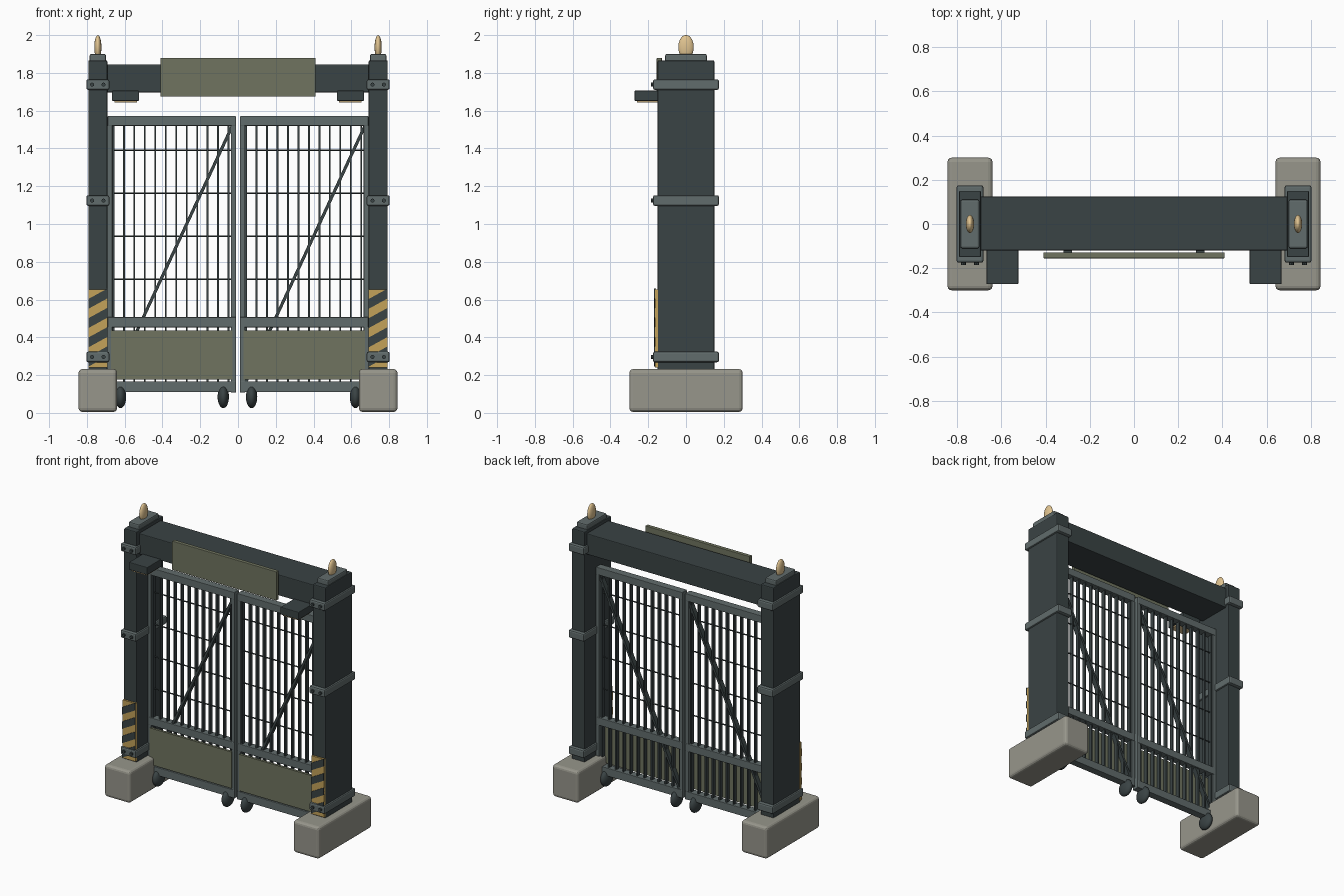
import bpy, math

if "Cube" in bpy.data.objects:
    bpy.data.objects.remove(bpy.data.objects["Cube"])


def material(name, r, g, b):
    m = bpy.data.materials.new(name)
    m.diffuse_color = (r, g, b, 1)
    m.use_nodes = True
    m.node_tree.nodes["Principled BSDF"].inputs["Base Color"].default_value = m.diffuse_color
    return m


DARK = material("dark_steel", 0.042, 0.056, 0.058)
STEEL = material("grey_steel", 0.12, 0.15, 0.15)
OLIVE = material("olive_panel", 0.16, 0.175, 0.115)
YELLOW = material("hazard_yellow", 0.55, 0.36, 0.10)
AMBER = material("amber_lamp", 0.75, 0.55, 0.28)
CONCRETE = material("concrete", 0.31, 0.305, 0.26)


def finish(o, name, mat, bevel=0, segments=2, smooth=True):
    o.name = name
    o.data.materials.append(mat)
    if bevel:
        mod = o.modifiers.new("bevel", "BEVEL")
        mod.width, mod.segments = bevel, segments
    if smooth:
        bpy.ops.object.shade_smooth_by_angle(angle=math.radians(35))
    return o


def box(name, mat, x, y, z, bevel=0, segments=2):
    """Box from (min, max) pairs on each axis."""
    bpy.ops.mesh.primitive_cube_add(size=1, location=[sum(p) / 2 for p in (x, y, z)])
    o = bpy.context.object
    o.scale = [p[1] - p[0] for p in (x, y, z)]
    bpy.ops.object.transform_apply(location=False, rotation=False, scale=True)
    return finish(o, name, mat, bevel, segments, False)


def ellipsoid(name, mat, loc, radii):
    bpy.ops.mesh.primitive_uv_sphere_add(segments=24, ring_count=14, radius=1, location=loc)
    o = bpy.context.object
    o.scale = radii
    bpy.ops.object.transform_apply(location=False, rotation=False, scale=True)
    return finish(o, name, mat)


def rod(name, mat, loc, r, length, rot, sides=10):
    bpy.ops.mesh.primitive_cylinder_add(vertices=sides, radius=r, depth=length,
                                        location=loc, rotation=rot)
    return finish(bpy.context.object, name, mat)


def prism(name, mat, outline, y0, y1):
    """Extrude an x-z outline from y0 to y1."""
    n = len(outline)
    verts = [(x, y, z) for y in (y0, y1) for x, z in outline]
    faces = [list(range(n)), list(range(2 * n - 1, n - 1, -1))]
    faces += [[i, i + n, (i + 1) % n + n, (i + 1) % n] for i in range(n)]
    me = bpy.data.meshes.new(name)
    me.from_pydata(verts, [], faces)
    o = bpy.data.objects.new(name, me)
    bpy.context.collection.objects.link(o)
    me.materials.append(mat)
    return o


# Posts with footings, collars, caps, hazard plates and lamps
for side, s in (("left", -1), ("right", 1)):
    c = 0.742 * s
    box(f"{side}_footing", CONCRETE, (c - 0.102, c + 0.102), (-0.3, 0.3), (0.005, 0.232), 0.02, 3)
    box(f"{side}_post", DARK, (c - 0.05, c + 0.05), (-0.15, 0.15), (0.2, 1.866), 0.006)
    box(f"{side}_post_cap", STEEL, (c - 0.043, c + 0.043), (-0.11, 0.11), (1.855, 1.9), 0.008)
    ellipsoid(f"{side}_beacon", AMBER, (c, 0, 1.936), (0.019, 0.041, 0.064))
    for i, z in enumerate((0.296, 1.124, 1.738)):
        box(f"{side}_collar_{i}", STEEL, (c - 0.061, c + 0.061), (-0.175, 0.175),
            (z - 0.028, z + 0.028), 0.01)
        for dx in (-0.03, 0.03):
            rod(f"{side}_bolt_{i}", DARK, (c + dx, -0.178, z), 0.011, 0.016,
                (math.pi / 2, 0, 0), 8)
    # hazard plate and slanted stripes clipped to its height
    x0, x1 = c - 0.05, c + 0.05
    box(f"{side}_hazard_plate", YELLOW, (x0, x1), (-0.163, -0.148), (0.24, 0.653))
    for i in range(4):
        z = 0.245 + 0.102 * i
        prism(f"{side}_hazard_stripe_{i}", DARK,
              [(x0, z), (x1, z + 0.055), (x1, z + 0.107), (x0, z + 0.052)], -0.169, -0.16)
    # downlight under the beam
    l = 0.595 * s
    box(f"{side}_lamp", DARK, (l - 0.072, l + 0.072), (-0.272, -0.11), (1.652, 1.706), 0.004)
    box(f"{side}_lamp_lens", AMBER, (l - 0.06, l + 0.06), (-0.26, -0.13), (1.642, 1.656))

# Crossbeam and blank sign
box("crossbeam", DARK, (-0.7, 0.7), (-0.12, 0.124), (1.697, 1.845), 0.005)
box("sign_board", OLIVE, (-0.41, 0.41), (-0.155, -0.128), (1.675, 1.88), 0.003)
for x in (-0.3, 0.3):
    box("sign_bracket", DARK, (x - 0.02, x + 0.02), (-0.13, -0.11), (1.72, 1.82))

# Gate leaves: the right one repeats the left one
T = 0.025
for leaf, x0 in (("left", -0.692), ("right", 0.01)):
    x1 = x0 + 0.682
    for n, a in (("outer", x0), ("inner", x1 - 0.027)):
        box(f"{leaf}_leaf_{n}_stile", STEEL, (a, a + 0.027), (-T, T), (0.108, 1.57), 0.003)
    for n, a, b in (("bottom", 0.11, 0.167), ("middle", 0.453, 0.507), ("top", 1.52, 1.572)):
        box(f"{leaf}_leaf_{n}_rail", STEEL, (x0 + 0.002, x1 - 0.002), (-T - 0.002, T + 0.002),
            (a, b), 0.003)
    box(f"{leaf}_kick_panel", OLIVE, (x0 + 0.02, x1 - 0.02), (-0.032, -0.015), (0.177, 0.436))
    for i in range(12):
        x = x0 + 0.032 + 0.0555 * i
        box(f"{leaf}_bar_{i}", DARK, (x - 0.005, x + 0.005), (-0.014, 0.014), (0.15, 1.53))
    for i in range(4):
        rod(f"{leaf}_cross_rod_{i}", DARK, ((x0 + x1) / 2, 0, 0.707 + 0.228 * i),
            0.0045, 0.66, (0, math.pi / 2, 0), 8)
    # corner to corner brace
    a, b = x0 + 0.03, x1 - 0.02
    prism(f"{leaf}_brace", DARK, [(a - 0.009, 0.16), (a + 0.009, 0.16), (b + 0.009, 1.52),
                                  (b - 0.009, 1.52)], -0.018, 0.018)
    # rounded castors
    for x in ((-0.078, -0.622) if x0 < 0 else (0.072, 0.622)):
        ellipsoid(f"{leaf}_castor", DARK, (x, 0, 0.085), (0.03, 0.06, 0.06))
